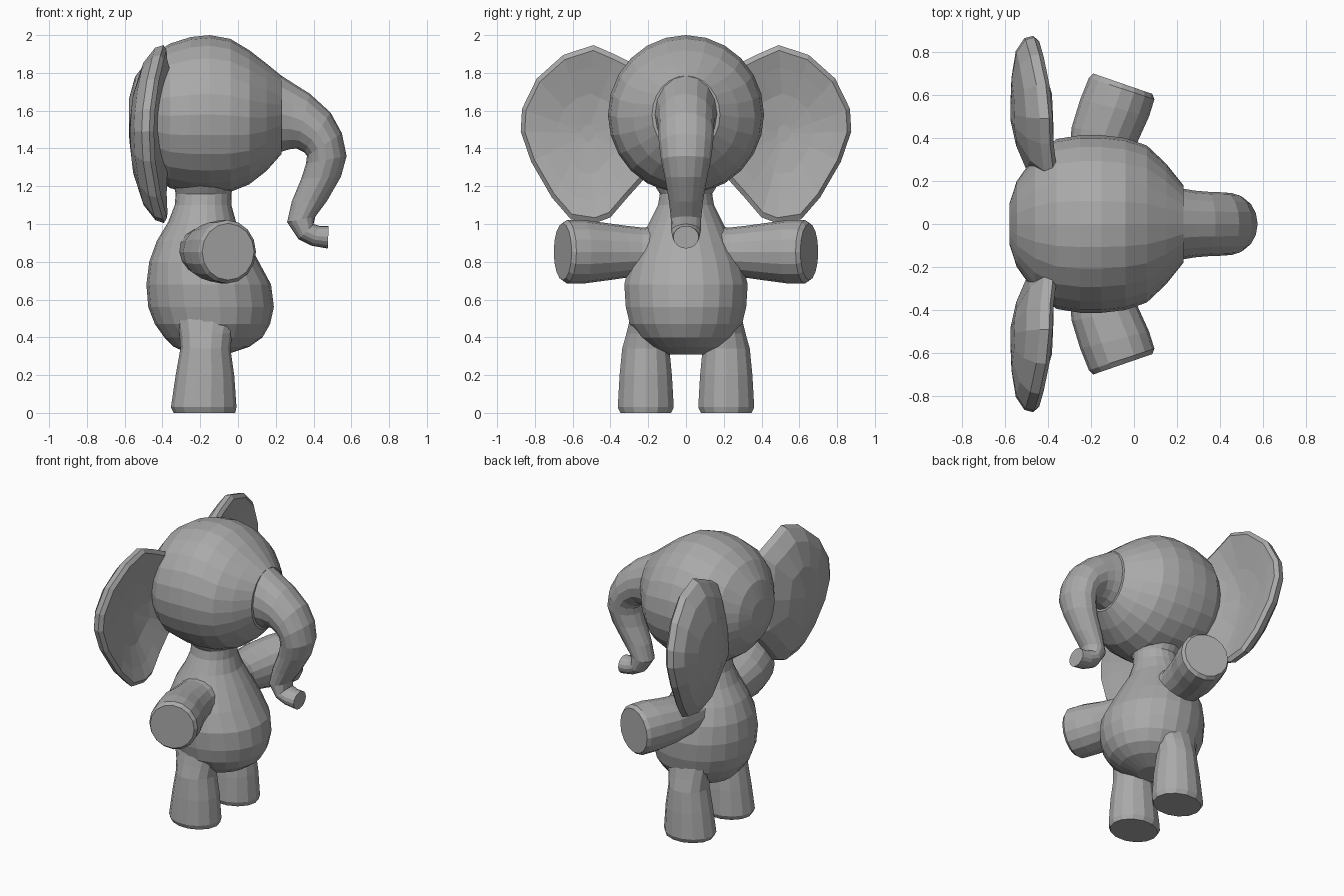
import bpy
import bmesh
from math import sin, cos, pi

cube = bpy.data.objects.get("Cube")
if cube:
    bpy.data.objects.remove(cube)

# One plain grey for the whole figure
grey = bpy.data.materials.new("plain grey")
grey.use_nodes = True
colour = (0.4, 0.4, 0.4, 1)
grey.diffuse_color = colour
grey.node_tree.nodes["Principled BSDF"].inputs["Base Color"].default_value = colour


def skin(name, rings, mirrored=False):
    """Bridge equal rings of points, cap both ends, keep flat faces."""
    bm = bmesh.new()
    loops = [[bm.verts.new(point) for point in ring] for ring in rings]
    count = len(loops[0])
    for lower, upper in zip(loops, loops[1:]):
        for i in range(count):
            j = (i + 1) % count
            bm.faces.new((lower[i], lower[j], upper[j], upper[i]))
    bm.faces.new(loops[0])
    bm.faces.new(loops[-1])
    bmesh.ops.recalc_face_normals(bm, faces=bm.faces)
    mesh = bpy.data.meshes.new(name)
    bm.to_mesh(mesh)
    bm.free()
    mesh.materials.append(grey)
    obj = bpy.data.objects.new(name, mesh)
    bpy.context.collection.objects.link(obj)
    if mirrored:
        mirror = obj.modifiers.new("mirror", "MIRROR")
        mirror.use_axis = (False, True, False)


def loft(name, sections, place, sides=18, mirrored=False):
    """Each section: two opposite outline points and a half width across them."""
    rings = []
    for (au, av), (bu, bv), width in sections:
        ring = []
        for i in range(sides):
            angle = 2 * pi * i / sides
            c = cos(angle) / 2
            u = (au + bu) / 2 + (au - bu) * c
            v = (av + bv) / 2 + (av - bv) * c
            ring.append(place(u, v, width * sin(angle)))
        rings.append(ring)
    skin(name, rings, mirrored)


def side_profile(u, v, t):
    return (u, t, v)


# Head: upright slices from the back to the trunk: x, top, bottom, half width
head = [(-.578, 1.66, 1.46, .10), (-.545, 1.78, 1.36, .2), (-.46, 1.89, 1.26, .32),
        (-.36, 1.955, 1.19, .395), (-.25, 1.99, 1.165, .413), (-.15, 2, 1.16, .413),
        (-.04, 1.98, 1.17, .4), (.06, 1.92, 1.21, .365), (.15, 1.85, 1.28, .28),
        (.23, 1.785, 1.37, .18)]
loft("head", [((x, top), (x, low), w) for x, top, low, w in head], side_profile, 24)

# Trunk: outer point, inner point, half width
trunk = [((.13, 1.84), (.12, 1.3), .22), ((.23, 1.785), (.22, 1.38), .165),
         ((.3, 1.74), (.27, 1.395), .155),
         ((.38, 1.69), (.31, 1.4), .15), ((.49, 1.59), (.35, 1.38), .147),
         ((.55, 1.48), (.365, 1.36), .143), ((.575, 1.36), (.36, 1.32), .132),
         ((.545, 1.25), (.335, 1.24), .112), ((.47, 1.12), (.285, 1.12), .09),
         ((.41, 1.04), (.26, 1.01), .08), ((.4, 1), (.32, .92), .078),
         ((.43, .99), (.39, .885), .073), ((.48, .99), (.475, .87), .068)]
loft("trunk", trunk, side_profile, 16)

# Body and neck: height, back, front, half width
body = [(.31, -.25, -.06, .1), (.35, -.34, .06, .19), (.4, -.39, .13, .25),
        (.47, -.44, .17, .3), (.56, -.475, .19, .322), (.68, -.485, .175, .33),
        (.8, -.47, .11, .3), (.91, -.43, .05, .245), (1.01, -.37, -.01, .195),
        (1.1, -.335, -.035, .15), (1.16, -.33, -.035, .14), (1.2, -.34, -.025, .165),
        (1.27, -.37, 0, .23)]
loft("body", [((back, z), (front, z), w) for z, back, front, w in body],
     side_profile, 22)

# Legs: height, back, front, half width
leg = [(0, -.34, -.015, .138), (.03, -.355, -.008, .152), (.2, -.33, -.02, .142),
       (.34, -.305, -.04, .128), (.42, -.31, -.03, .105), (.52, -.33, 0, .08)]
loft("legs", [((back, z), (front, z), w) for z, back, front, w in leg],
     lambda u, v, t: (u, t + .213, v), 14, True)

# Arms: back edge, front edge, half height, swinging forward at the blunt ends
arm = [((-.35, .1), (-.03, .1), .14), ((-.31, .23), (-.03, .23), .128),
       ((-.3, .34), (-.01, .3), .138),
       ((-.29, .45), (.02, .39), .152), ((-.25, .58), (.07, .5), .168),
       ((-.21, .68), (.095, .58), .168), ((-.19, .7), (.085, .605), .15)]
loft("arms", arm, lambda u, v, t: (u, v, t + .853), 16, True)

# Ears: outline (y, z), gently curved blades rooted in the sides of the head
outline = [(.15, 1.3), (.22, 1.24), (.31, 1.14), (.4, 1.035), (.48, 1.005),
           (.61, 1.025), (.71, 1.14), (.82, 1.33), (.875, 1.49), (.868, 1.61),
           (.79, 1.77), (.65, 1.895), (.49, 1.947), (.37, 1.895), (.24, 1.83),
           (.18, 1.55)]


def ear_ring(scale, offset):
    ring = []
    for y, z in outline:
        y = .52 + (y - .52) * scale
        z = 1.48 + (z - 1.48) * scale
        curve = 1 - ((z - 1.48) / .48) ** 2
        x = -.4 - .08 * curve + .25 * max(0, .45 - y) + offset
        ring.append((x, y, z))
    return ring


steps = [(.1, .015), (.45, .022), (.75, .032), (.94, .035), (1, .01),
         (.97, -.03), (.8, -.07), (.45, -.09), (.1, -.095)]
skin("ears", [ear_ring(scale, offset) for scale, offset in steps], True)
